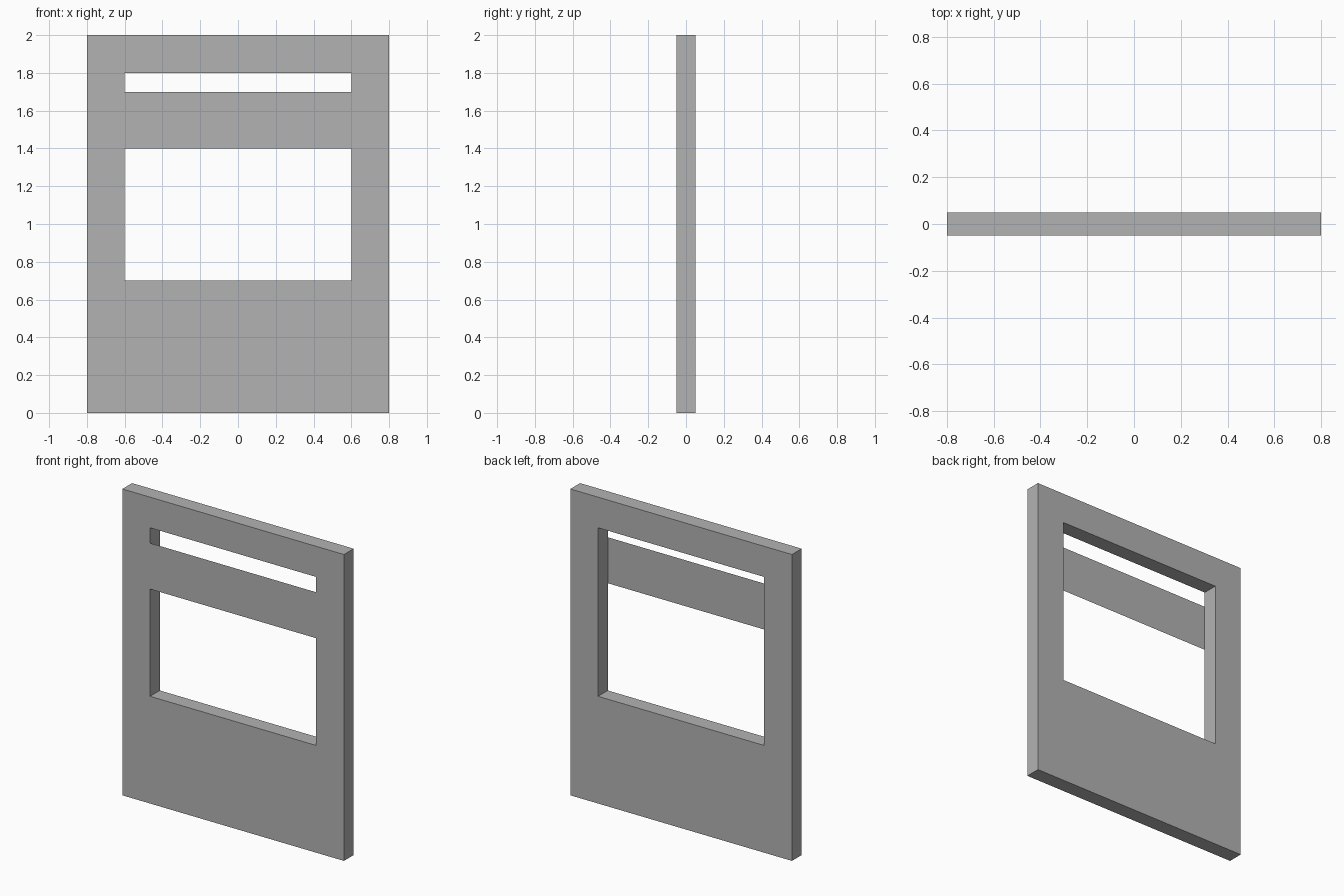
import bpy
import bmesh

cube = bpy.data.objects.get("Cube")
if cube:
    bpy.data.objects.remove(cube, do_unlink=True)

HALF_DEPTH = 0.05

grey = bpy.data.materials.new("plain grey")
grey.use_nodes = True
colour = (0.45, 0.45, 0.45, 1)
grey.diffuse_color = colour
grey.node_tree.nodes["Principled BSDF"].inputs["Base Color"].default_value = colour


def finish(name, bm):
    mesh = bpy.data.meshes.new(name)
    bm.to_mesh(mesh)
    bm.free()
    mesh.materials.append(grey)
    obj = bpy.data.objects.new(name, mesh)
    bpy.context.collection.objects.link(obj)
    return obj


def rectangle(bm, half_width, bottom, top, y):
    corners = ((-1, bottom), (1, bottom), (1, top), (-1, top))
    return [bm.verts.new((side * half_width, y, z)) for side, z in corners]


# Wall panel: a solid slab around one tall opening
bm = bmesh.new()
outer_front, outer_back = [rectangle(bm, 0.8, 0, 2, y) for y in (-HALF_DEPTH, HALF_DEPTH)]
inner_front, inner_back = [rectangle(bm, 0.6, 0.7, 1.8, y) for y in (-HALF_DEPTH, HALF_DEPTH)]
loops = [outer_front, inner_front, inner_back, outer_back]
for a, b in zip(loops, loops[1:] + loops[:1]):
    for i in range(4):
        j = (i + 1) % 4
        bm.faces.new((a[i], a[j], b[j], b[i]))
bmesh.ops.recalc_face_normals(bm, faces=bm.faces)
finish("wall_panel", bm)

# Crossbar: a thin sheet flush with the front, splitting slot from window
bm = bmesh.new()
bm.faces.new(rectangle(bm, 0.6, 1.4, 1.7, -HALF_DEPTH))
finish("window_crossbar", bm)
